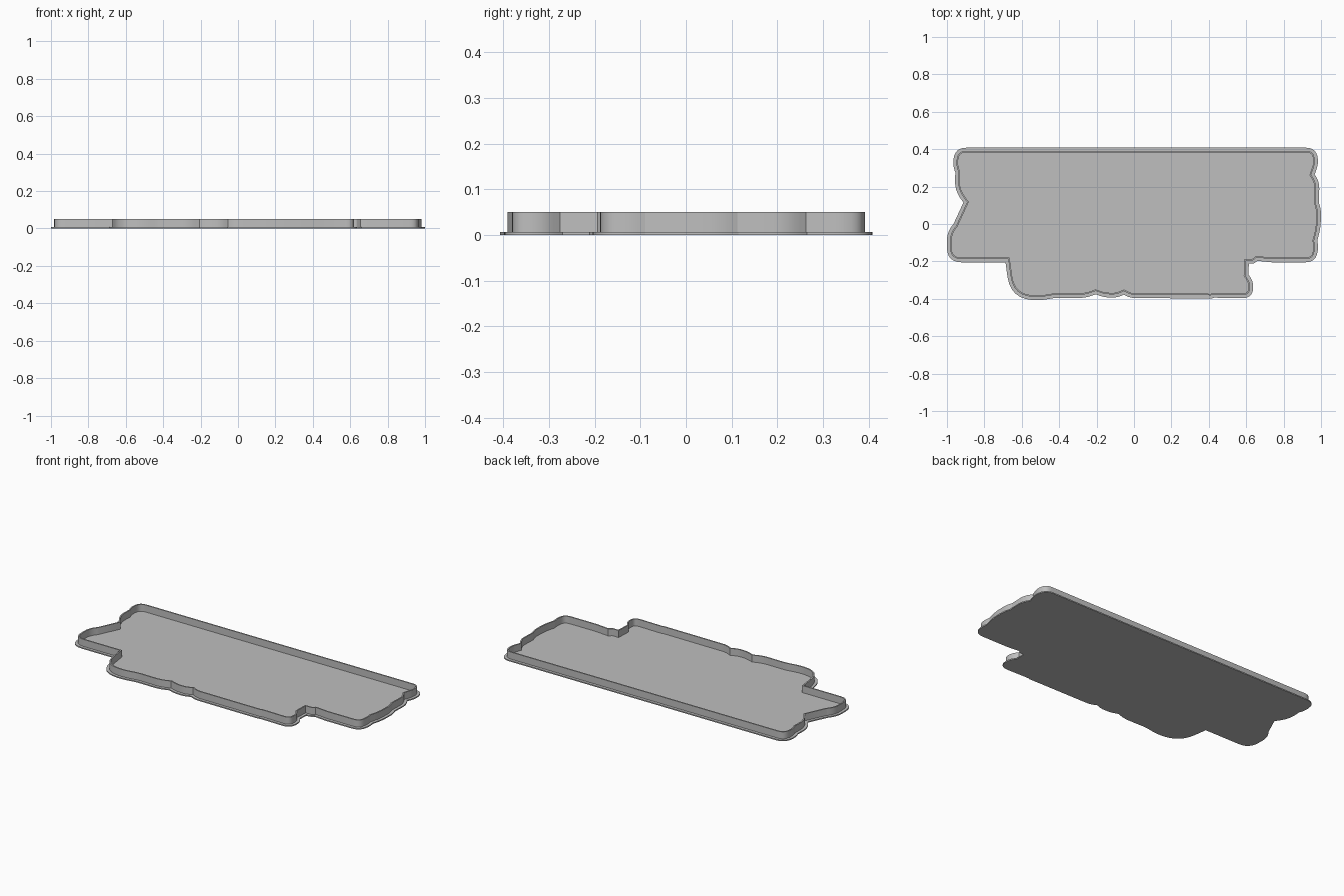
import bpy
import bmesh
import math
from mathutils import Vector

default_cube = bpy.data.objects.get("Cube")
if default_cube:
    bpy.data.objects.remove(default_cube, do_unlink=True)

# Main dimensions
BASE_THICKNESS = 0.007
RIM_HEIGHT = 0.05
LEDGE = 0.017
RIM_THICKNESS = 0.008

# Clockwise outline corners: x, y, rounding length (zero keeps the corner sharp)
CORNERS = [
    (-.96, .408, .065), (.978, .408, .06), (.985, .32, .025), (.966, .265, 0),
    (.992, .225, .04), (.988, .115, 0), (1, .08, .03), (.998, -.02, .04),
    (.98, -.09, 0), (.985, -.12, .02), (.975, -.205, .06), (.74, -.205, 0),
    (.66, -.197, 0), (.64, -.212, .01), (.614, -.212, 0), (.612, -.27, 0),
    (.637, -.305, .03), (.637, -.398, .06), (.43, -.394, 0), (.415, -.398, 0),
    (-.02, -.396, .03), (-.055, -.378, 0), (-.09, -.394, .03), (-.16, -.392, .03),
    (-.205, -.376, 0), (-.26, -.396, .04), (-.42, -.394, .03), (-.5, -.409, .04),
    (-.66, -.4, .12), (-.687, -.205, 0), (-1, -.205, .08), (-1, -.04, .05),
    (-.965, 0, 0), (-.912, .115, 0), (-.96, .18, .06), (-.955, .275, 0),
    (-.968, .31, .03),
]


def rounded_outline(corners, steps=6):
    """Replace every rounded corner with a short quadratic curve."""
    outline = []
    count = len(corners)
    for i, (x, y, radius) in enumerate(corners):
        corner = Vector((x, y))
        if radius == 0:
            outline.append(corner)
            continue
        before = Vector(corners[i - 1][:2])
        after = Vector(corners[(i + 1) % count][:2])
        start = corner + (before - corner).normalized() * radius
        end = corner + (after - corner).normalized() * radius
        for step in range(steps + 1):
            t = step / steps
            outline.append(start.lerp(corner, t).lerp(corner.lerp(end, t), t))
    return outline


def inset_outline(outline, distance):
    """Move a clockwise outline inwards with mitred corners."""
    result = []
    count = len(outline)
    for i, point in enumerate(outline):
        incoming = (point - outline[i - 1]).normalized()
        outgoing = (outline[(i + 1) % count] - point).normalized()
        normal_in = Vector((incoming.y, -incoming.x))
        normal_out = Vector((outgoing.y, -outgoing.x))
        mitre = (normal_in + normal_out).normalized()
        stretch = max(mitre.dot(normal_in), 0.5)
        result.append(point + mitre * distance / stretch)
    return result


def skin_rings(name, rings, material, closed):
    """Bridge (outline, height) rings; cap the ends unless the section is closed."""
    bm = bmesh.new()
    loops = [[bm.verts.new((p.x, p.y, height)) for p in outline]
             for outline, height in rings]
    pairs = list(zip(loops, loops[1:]))
    if closed:
        pairs.append((loops[-1], loops[0]))
    else:
        bm.faces.new(loops[0])
        bm.faces.new(loops[-1])
    for lower, upper in pairs:
        for i in range(len(lower)):
            bm.faces.new((lower[i - 1], lower[i], upper[i], upper[i - 1]))
    bmesh.ops.recalc_face_normals(bm, faces=bm.faces)
    mesh = bpy.data.meshes.new(name)
    bm.to_mesh(mesh)
    bm.free()
    mesh.materials.append(material)
    part = bpy.data.objects.new(name, mesh)
    bpy.context.collection.objects.link(part)
    bpy.ops.object.select_all(action='DESELECT')
    part.select_set(True)
    bpy.context.view_layer.objects.active = part
    bpy.ops.object.shade_smooth_by_angle(angle=math.radians(20))
    return part


# Single plain grey
grey = bpy.data.materials.new("plain_grey")
grey.use_nodes = True
colour = (0.52, 0.52, 0.52, 1)
grey.diffuse_color = colour
grey.node_tree.nodes["Principled BSDF"].inputs["Base Color"].default_value = colour

edge = rounded_outline(CORNERS)
rim_outer = inset_outline(edge, LEDGE)
rim_inner = inset_outline(edge, LEDGE + RIM_THICKNESS)

# Flat base plate with a narrow ledge outside the rim
skin_rings("base_plate", [(edge, 0), (edge, BASE_THICKNESS)], grey, closed=False)

# Thin upright rim, sunk slightly into the plate
foot = BASE_THICKNESS / 2
skin_rings("raised_rim", [(rim_outer, foot), (rim_outer, RIM_HEIGHT),
                          (rim_inner, RIM_HEIGHT), (rim_inner, foot)],
           grey, closed=True)
